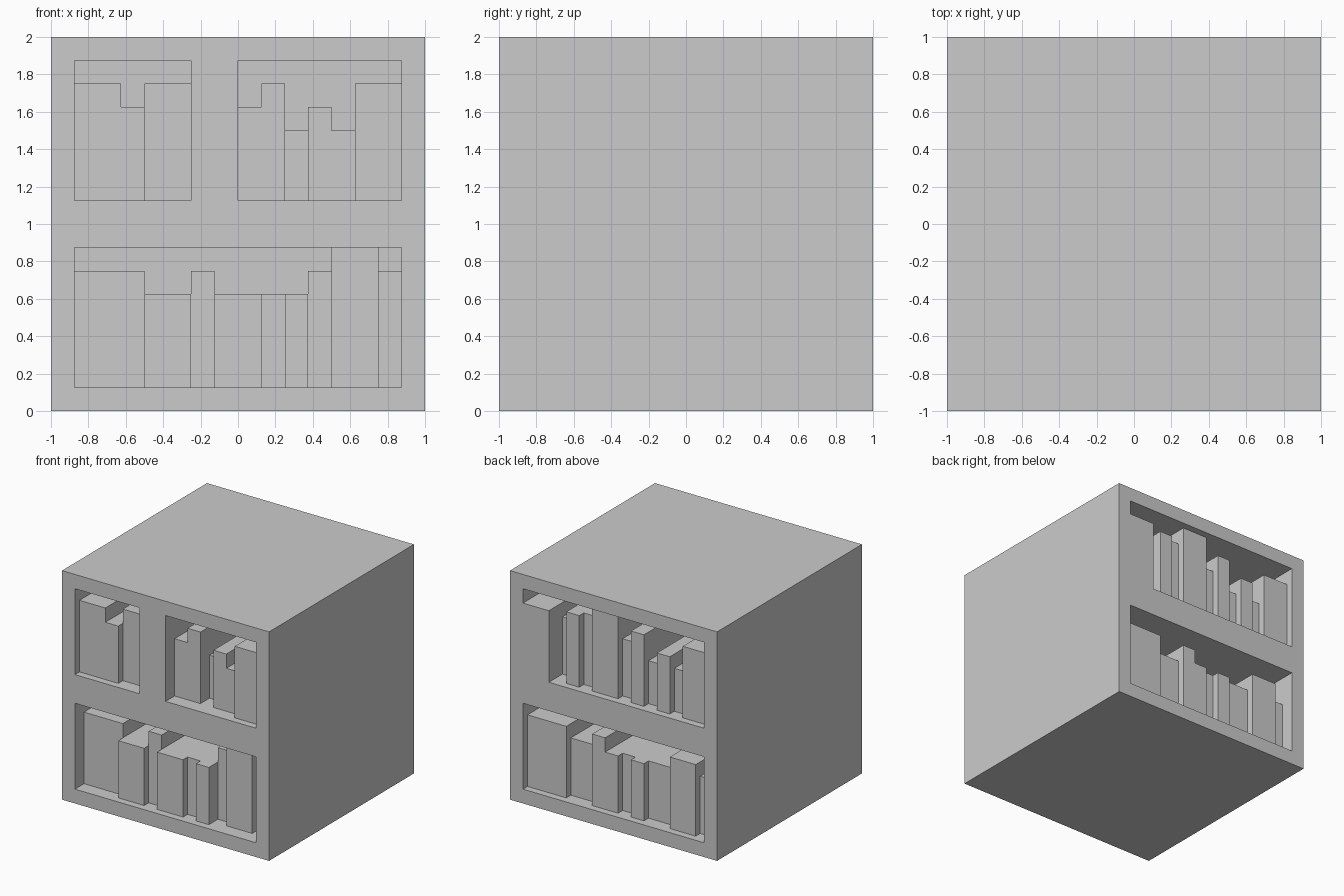
import bpy, bmesh

if "Cube" in bpy.data.objects:
    bpy.data.objects.remove(bpy.data.objects["Cube"])

U = 0.125   # one grid cell; the block is 16 cells wide
WALL = 0.5  # half thickness of the inner wall, in cells


def prism(name, profile, y0, y1):
    """Extrude an x-z outline (in cells) from y0 to y1 (in cells)."""
    bm = bmesh.new()
    face = bm.faces.new([bm.verts.new((x * U, y0 * U, z * U)) for x, z in profile])
    new = bmesh.ops.extrude_face_region(bm, geom=[face])["geom"]
    verts = [g for g in new if isinstance(g, bmesh.types.BMVert)]
    bmesh.ops.translate(bm, verts=verts, vec=(0, (y1 - y0) * U, 0))
    bmesh.ops.recalc_face_normals(bm, faces=bm.faces)
    mesh = bpy.data.meshes.new(name)
    bm.to_mesh(mesh)
    bm.free()
    obj = bpy.data.objects.new(name, mesh)
    bpy.context.collection.objects.link(obj)
    return obj


def rect(x0, x1, z0, z1):
    return [(x0, z0), (x1, z0), (x1, z1), (x0, z1)]


# Solid case with shelf openings cut into front and back
case = prism("bookcase", rect(-8, 8, 0, 16), -8, 8)
front_openings = [rect(-7, -2, 9, 15), rect(0, 7, 9, 15), rect(-7, 7, 1, 7)]
back_openings = [
    [(7, 14), (7, 15), (-7, 15), (-7, 9), (5, 9), (5, 14)],  # leaves a flush end block
    rect(-7, 7, 1, 7),
]
for side, openings in ((-1, front_openings), (1, back_openings)):
    for outline in openings:
        cutter = prism("opening_cutter", outline, side * WALL, side * 9)
        cutter.hide_render = True
        mod = case.modifiers.new("opening", "BOOLEAN")
        mod.operation = "DIFFERENCE"
        mod.solver = "EXACT"
        mod.object = cutter
        bpy.context.view_layer.objects.active = case
        bpy.ops.object.modifier_apply(modifier=mod.name)
        bpy.data.objects.remove(cutter)


def book_row(name, side, floor, start, books):
    """Books left to right as seen from outside: (recess, [(width, height), ...])."""
    u = start
    for i, (recess, steps) in enumerate(books):
        outline = [(u, floor)]
        for width, height in steps:
            if outline[-1][1] != floor + height:
                outline.append((u, floor + height))
            u += width
            outline.append((u, floor + height))
        outline.append((u, floor))
        outline = [(-side * x, z) for x, z in outline]
        prism(f"{name}_book_{i + 1}", outline, side * (8 - recess), side * WALL)


# Front books
book_row("front_upper_left", -1, 9, -7, [
    (0.5, [(2, 5), (1, 4)]), (1, [(2, 5)])])
book_row("front_upper_right", -1, 9, 0, [
    (1, [(1, 4), (1, 5)]), (2, [(1, 3)]), (1, [(1, 4), (1, 3)]), (0.5, [(2, 5)])])
book_row("front_lower", -1, 1, -7, [
    (1, [(3, 5)]), (0.5, [(2, 4)]), (1, [(1, 5)]), (0.5, [(2, 4)]), (1, [(1, 4)]),
    (0.5, [(1, 4)]), (1.5, [(1, 5)]), (1, [(2, 6)]), (1.5, [(1, 5)])])

# Back books
book_row("back_upper", 1, 9, -5, [
    (1.5, [(1, 4)]), (0.5, [(1, 5)]), (1, [(1, 5)]), (0.5, [(2, 6)]), (1, [(1, 4)]),
    (0.5, [(1, 5)]), (1, [(1, 3)]), (0.5, [(1, 4)]), (1, [(1, 3)]), (0.5, [(2, 5)])])
book_row("back_lower", 1, 1, -7, [
    (0.5, [(3, 5)]), (1, [(2, 4)]), (0.5, [(1, 5), (1, 4)]), (1, [(1, 4)]),
    (0.5, [(1, 4)]), (1, [(2, 4)]), (0.5, [(2, 5)]), (1, [(1, 4)])])
